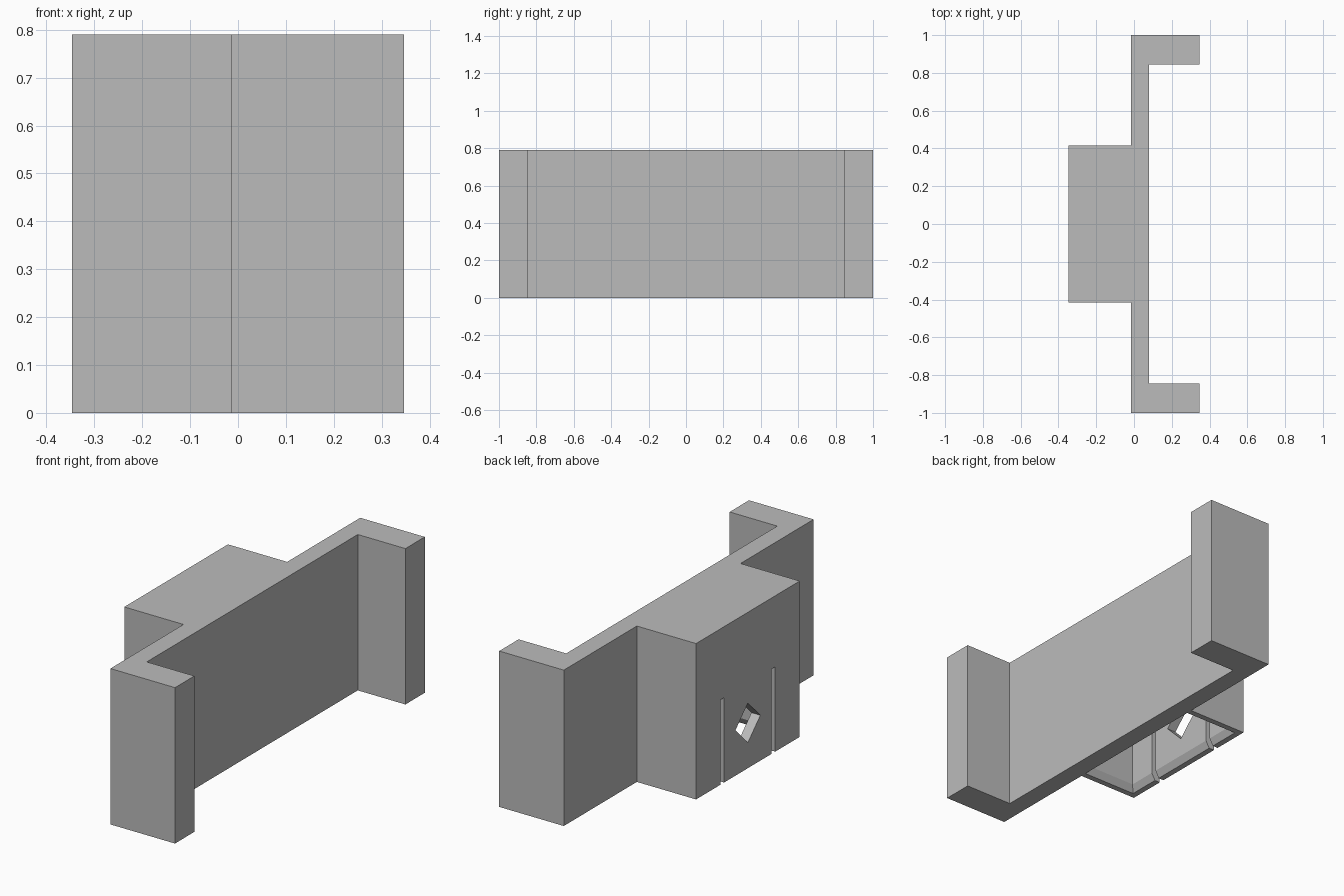
import bpy
import bmesh

if "Cube" in bpy.data.objects:
    bpy.data.objects.remove(bpy.data.objects["Cube"])

HEIGHT = 0.79
BACK, PLATE_BACK, PLATE_FRONT, FRONT = -0.347, -0.015, 0.08, 0.347
BOX_HALF, LEG_INNER = 0.415, 0.845
WALL, LIP, BEVEL_HEIGHT = 0.05, 0.03, 0.035

grey = bpy.data.materials.new("plain grey")
grey.use_nodes = True
grey.diffuse_color = (0.5, 0.5, 0.5, 1)
grey.node_tree.nodes["Principled BSDF"].inputs["Base Color"].default_value = grey.diffuse_color


def loft(name, rings):
    """Closed solid through matching rings of points."""
    bm = bmesh.new()
    loops = [[bm.verts.new(p) for p in ring] for ring in rings]
    count = len(loops[0])
    for low, high in zip(loops, loops[1:]):
        for i in range(count):
            j = (i + 1) % count
            bm.faces.new((low[i], low[j], high[j], high[i]))
    bm.faces.new(loops[0][::-1])
    bm.faces.new(loops[-1])
    bmesh.ops.recalc_face_normals(bm, faces=bm.faces)
    mesh = bpy.data.meshes.new(name)
    bm.to_mesh(mesh)
    bm.free()
    mesh.materials.append(grey)
    obj = bpy.data.objects.new(name, mesh)
    bpy.context.collection.objects.link(obj)
    return obj


def cut(target, cutter):
    """Subtract the cutter, then remove it."""
    cutter.hide_render = True
    mod = target.modifiers.new("cut", "BOOLEAN")
    mod.operation, mod.solver, mod.object = "DIFFERENCE", "EXACT", cutter
    bpy.context.view_layer.objects.active = target
    bpy.ops.object.modifier_apply(modifier=mod.name)
    bpy.data.objects.remove(cutter)


# Bracket: plate with two end legs and a box on the back, one mirrored outline
half = [(FRONT, LEG_INNER), (FRONT, 1), (PLATE_BACK, 1),
        (PLATE_BACK, BOX_HALF), (BACK, BOX_HALF)]
half.insert(0, (PLATE_FRONT, LEG_INNER))
outline = half + [(x, -y) for x, y in reversed(half)]
bracket = loft("bracket", [[(x, y, z) for x, y in outline] for z in (0, HEIGHT)])


# Box cavity, open underneath, with a bevelled mouth
def cavity_ring(wall, z):
    x, y = BACK + wall, BOX_HALF - wall
    return [(PLATE_BACK, -y, z), (PLATE_BACK, y, z), (x, y, z), (x, -y, z)]


cut(bracket, loft("cavity", [
    cavity_ring(2 * LIP - WALL, -BEVEL_HEIGHT),
    cavity_ring(WALL, BEVEL_HEIGHT),
    cavity_ring(WALL, HEIGHT - WALL)]))

# Two slots that free a flexible tab in the rear wall
depths = (BACK - 0.1, BACK + 0.1)
for side in (-1, 1):
    y0, y1 = side * 0.205 - 0.014, side * 0.205 + 0.014
    cut(bracket, loft("slot", [
        [(x, y0, -0.1), (x, y1, -0.1), (x, y1, 0.43), (x, y0, 0.43)] for x in depths]))

# Diamond hole in the tab
r, zc = 0.1, 0.23
cut(bracket, loft("diamond_hole", [
    [(x, -r, zc), (x, 0, zc - r), (x, r, zc), (x, 0, zc + r)] for x in depths]))
